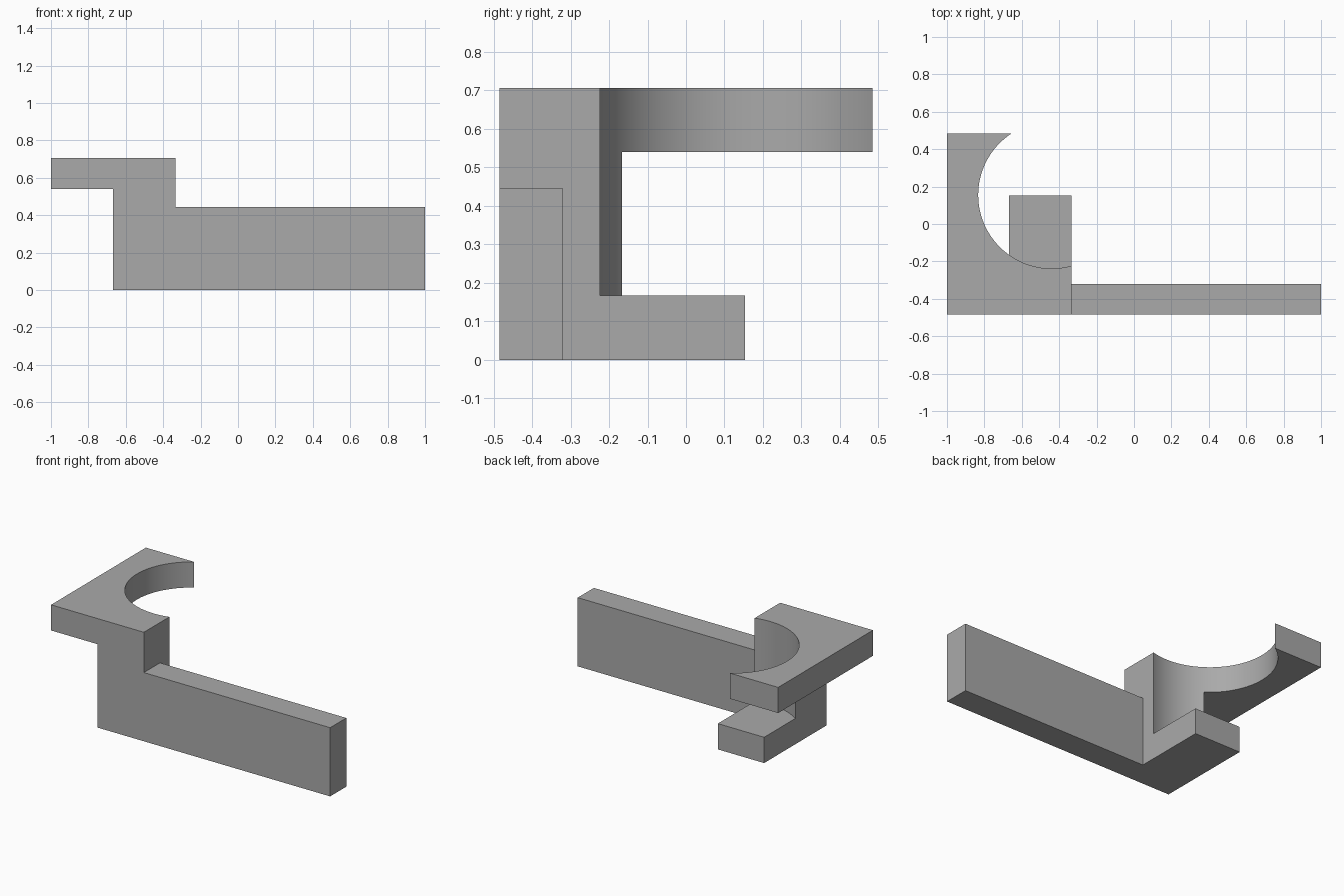
import bpy
import bmesh
import math

cube = bpy.data.objects.get("Cube")
if cube:
    bpy.data.objects.remove(cube, do_unlink=True)

grey = bpy.data.materials.new("plain_grey")
grey.use_nodes = True
color = (0.4, 0.4, 0.4, 1)
grey.diffuse_color = color
grey.node_tree.nodes["Principled BSDF"].inputs["Base Color"].default_value = color

# Main dimensions
FRONT, BACK = -0.485, 0.485
LEFT, POST, STEP, END = -1.0, -0.667, -0.335, 1.0
FOOT_TOP, ARM_TOP, PLATE_BOTTOM, TOP = 0.167, 0.445, 0.54, 0.706
ARM_BACK, FOOT_BACK = -0.32, 0.153
BORE_CENTRE, BORE_RADIUS = (-0.44, 0.155), 0.393


def prism(name, points, direction):
    """Extrude a closed outline along a direction."""
    bm = bmesh.new()
    face = bm.faces.new([bm.verts.new(p) for p in points])
    result = bmesh.ops.extrude_face_region(bm, geom=[face])
    verts = [v for v in result["geom"] if isinstance(v, bmesh.types.BMVert)]
    bmesh.ops.translate(bm, vec=direction, verts=verts)
    bmesh.ops.recalc_face_normals(bm, faces=bm.faces)
    mesh = bpy.data.meshes.new(name)
    bm.to_mesh(mesh)
    bm.free()
    mesh.materials.append(grey)
    obj = bpy.data.objects.new(name, mesh)
    bpy.context.collection.objects.link(obj)
    return obj


def box(name, x, y, z):
    outline = [(x[0], y[0], z[0]), (x[1], y[0], z[0]),
               (x[1], y[1], z[0]), (x[0], y[1], z[0])]
    return prism(name, outline, (0, 0, z[1] - z[0]))


# Stepped front outline: plate, post and arm in one solid
outline = [(LEFT, TOP), (LEFT, PLATE_BOTTOM), (POST, PLATE_BOTTOM), (POST, 0),
           (END, 0), (END, ARM_TOP), (STEP, ARM_TOP), (STEP, TOP)]
bracket = prism("bracket", [(x, FRONT, z) for x, z in outline],
                (0, BACK - FRONT, 0))

# Cutters: space behind the arm, space behind the foot, round bore
cx, cy = BORE_CENTRE
steps = 128
circle = [(cx + BORE_RADIUS * math.cos(math.tau * i / steps),
           cy + BORE_RADIUS * math.sin(math.tau * i / steps), FOOT_TOP)
          for i in range(steps)]
cutters = [
    box("arm_cutter", (STEP, END + 1), (ARM_BACK, BACK + 1), (-1, TOP + 1)),
    box("foot_cutter", (POST - 0.1, STEP + 0.1), (FOOT_BACK, BACK + 1),
        (-1, PLATE_BOTTOM)),
    prism("bore_cutter", circle, (0, 0, 1)),
]

bpy.context.view_layer.objects.active = bracket
for cutter in cutters:
    cutter.hide_render = True
    mod = bracket.modifiers.new(cutter.name, "BOOLEAN")
    mod.operation = "DIFFERENCE"
    mod.solver = "EXACT"
    mod.object = cutter
    bpy.ops.object.modifier_apply(modifier=mod.name)
    bpy.data.objects.remove(cutter, do_unlink=True)

# Smooth bore wall with crisp corners
bpy.ops.object.select_all(action="DESELECT")
bracket.select_set(True)
bpy.ops.object.shade_smooth_by_angle(angle=math.radians(20))
